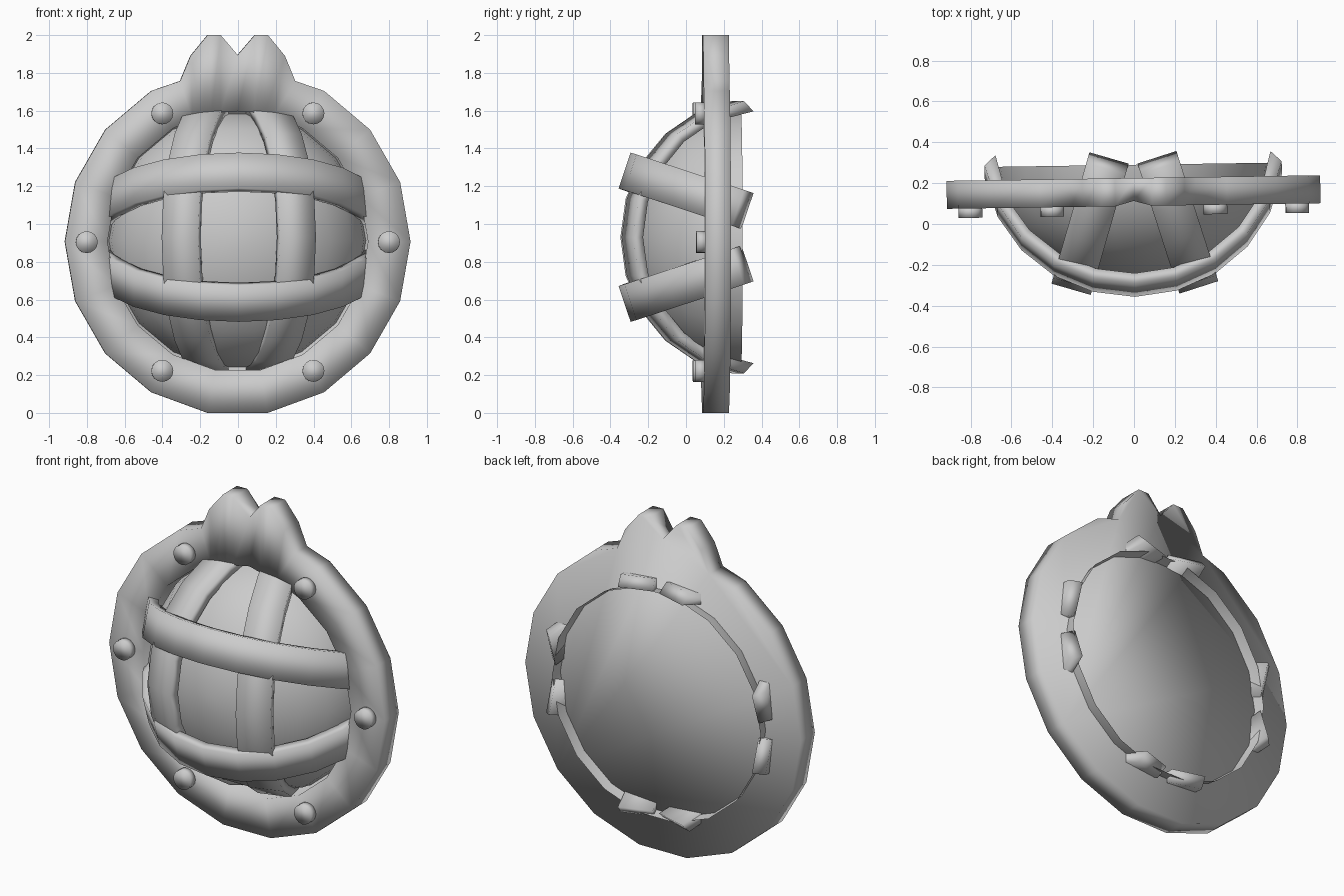
import bpy, bmesh
from math import sin, cos, radians, pi
from mathutils import Matrix

if "Cube" in bpy.data.objects:
    bpy.data.objects.remove(bpy.data.objects["Cube"])

TILT = Matrix.Rotation(0.015, 4, 'Z')   # whole model is turned very slightly
CZ = 0.907                              # height of the ring centre


def finish(name, bm):
    bmesh.ops.recalc_face_normals(bm, faces=bm.faces[:])
    bm.transform(TILT)
    me = bpy.data.meshes.new(name)
    bm.to_mesh(me)
    bm.free()
    for p in me.polygons:
        p.use_smooth = True
    ob = bpy.data.objects.new(name, me)
    bpy.context.collection.objects.link(ob)
    return ob


def loft(name, sections, cap_last=True):
    """Skin a list of closed cross-sections of equal length and cap the ends."""
    bm = bmesh.new()
    rows = [[bm.verts.new(p) for p in s] for s in sections]
    m = len(rows[0])
    for a, b in zip(rows, rows[1:]):
        for j in range(m):
            k = (j + 1) % m
            bm.faces.new((a[j], a[k], b[k], b[j]))
    bm.faces.new(rows[0])
    if cap_last:
        bm.faces.new(rows[-1])
    return finish(name, bm)


# backing plate with raised ring and two pointed lobes: matching outer and inner outlines
lobe = [(0.305, 1.757, 0.24), (0.25, 1.89, 0.19), (0.16, 2.0, 0.14), (0.09, 2.0, 0.09)]
half = [((x, z), (xi, CZ + (0.69 ** 2 - xi ** 2) ** 0.5)) for x, z, xi in reversed(lobe)]
for deg in range(60, -81, -20):
    c, s = cos(radians(deg)), sin(radians(deg))
    half.append(((0.915 * c, CZ + 0.921 * s), (0.69 * c, CZ + 0.69 * s)))
mirrored = [((-o[0], o[1]), (-i[0], i[1])) for o, i in reversed(half)]
pairs = [((0, 1.895), (0, CZ + 0.69))] + half + mirrored
outer = [p[0] for p in pairs]
inner = [p[1] for p in pairs]


def ring_row(pts, y, valley=0.0):
    return [(x, y + (valley if i == 0 else 0), z) for i, (x, z) in enumerate(pts)]


loft("outer_ring", [ring_row(inner, 0.215), ring_row(inner, 0.088, 0.025),
                    ring_row(outer, 0.088, 0.025), ring_row(outer, 0.225)])

# domed glass: an open shell whose rim stands out behind the plate
dome = []
for t in (4, 15, 30, 45, 60, 75, 90):
    r, y = 0.692 * sin(radians(t)), 0.29 - 0.57 * cos(radians(t))
    dome.append([(r * cos(pi * i / 9), y, CZ + 0.005 + r * sin(pi * i / 9)) for i in range(18)])
loft("dome", dome, cap_last=False)


# curved guard bars, each lying in a plane that leans towards the middle at the back
def guard_bar(name, sign, upright, a, offset, lean, y0, steps=10):
    al = radians(lean)
    sections = []
    for i in range(steps + 1):
        t = radians(-81 + 162 * i / steps)
        sec = []
        for th, w in ((0, -0.1), (0, 0.1), (0.055, 0.1), (0.055, -0.1)):
            u = (a - th) * sin(t)
            d = a - (a - th) * cos(t)
            if th and i in (0, steps):      # slanted bar end
                d += 0.045
            y = y0 + d * cos(al) + w * sin(al)
            o = sign * (offset - d * sin(al) + w * cos(al))
            sec.append((o, y, 0.93 + u) if upright else (u, y, 0.93 + o))
        sections.append(sec)
    loft(name, sections)


for s, side in ((1, "upper"), (-1, "lower")):
    guard_bar("guard_bar_" + side, s, False, 0.737, 0.353, 18.5, -0.325)
for s, side in ((1, "right"), (-1, "left")):
    guard_bar("guard_bar_" + side, s, True, 0.73, 0.313, 17, -0.315)

# six round studs on the front of the ring
for i in range(6):
    t = radians(60 * i)
    bm = bmesh.new()
    m = (Matrix.Translation((0.80 * cos(t), 0.07, CZ - 0.003 + 0.787 * sin(t)))
         @ Matrix.Rotation(pi / 2, 4, 'X'))
    bmesh.ops.create_cone(bm, cap_ends=True, segments=16, radius1=0.058, radius2=0.058,
                          depth=0.056, matrix=m)
    finish("stud_%d" % (i + 1), bm)
